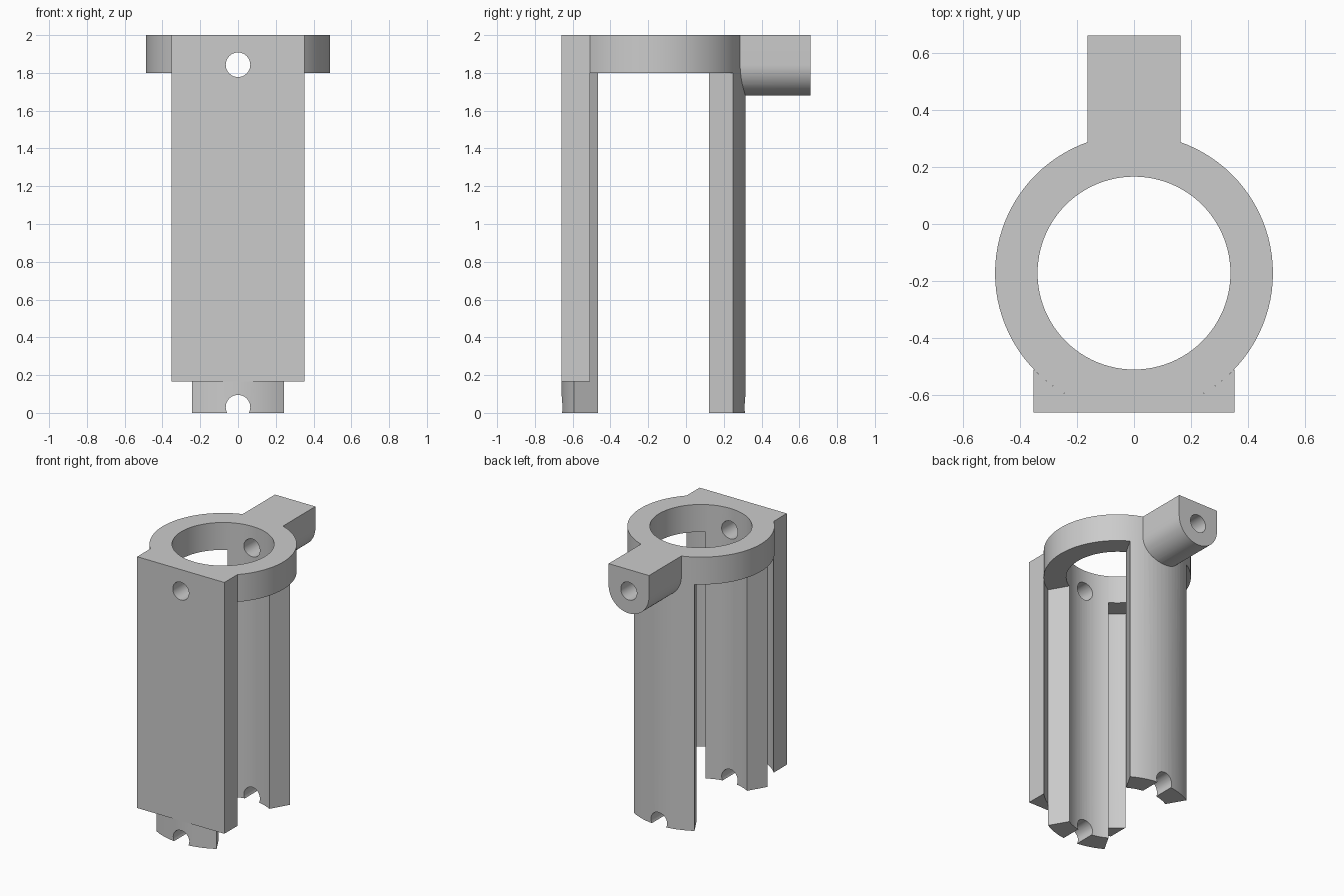
import bpy, bmesh
from math import sin, cos, asin, pi, radians
from mathutils import Vector

if "Cube" in bpy.data.objects:
    bpy.data.objects.remove(bpy.data.objects["Cube"])

CY, OUTER, BORE = -0.172, 0.487, 0.338   # ring centre and radii
TOP, HALF_PLATE, FRONT = 2.0, 0.352, -0.66
HOLE, ARM = 0.065, 0.163
HOLE_Z = 1.843

grey = bpy.data.materials.new("plain_grey")
grey.use_nodes = True
colour = (0.6, 0.6, 0.6, 1)
grey.diffuse_color = colour
grey.node_tree.nodes["Principled BSDF"].inputs["Base Color"].default_value = colour


def arc(radius, start, end, steps, cx=0, cy=0):
    return [(cx + radius * sin(start + (end - start) * i / steps),
             cy + radius * cos(start + (end - start) * i / steps))
            for i in range(steps + 1)]


def prism(name, outline, low, high, along_y=False):
    """Extrude an outline along z, or an x-z outline along y."""
    bm = bmesh.new()
    place = (lambda p: (p[0], low, p[1])) if along_y else (lambda p: (p[0], p[1], low))
    face = bm.faces.new([bm.verts.new(place(p)) for p in outline])
    new = bmesh.ops.extrude_face_region(bm, geom=[face])["geom"]
    shift = Vector((0, high - low, 0) if along_y else (0, 0, high - low))
    bmesh.ops.translate(bm, vec=shift,
                        verts=[v for v in new if isinstance(v, bmesh.types.BMVert)])
    bmesh.ops.recalc_face_normals(bm, faces=bm.faces)
    mesh = bpy.data.meshes.new(name)
    bm.to_mesh(mesh)
    bm.free()
    mesh.materials.append(grey)
    obj = bpy.data.objects.new(name, mesh)
    bpy.context.collection.objects.link(obj)
    return obj


def combine(target, tool, operation):
    """Apply a boolean and remove the tool object."""
    mod = target.modifiers.new("join", "BOOLEAN")
    mod.operation, mod.solver, mod.object = operation, "EXACT", tool
    bpy.context.view_layer.objects.active = target
    bpy.ops.object.modifier_apply(modifier=mod.name)
    bpy.data.objects.remove(tool)


def circle(radius, cx, cy, steps):
    return arc(radius, 0, 2 * pi, steps, cx, cy)[:-1]


# Top ring
body = prism("ring_bracket", circle(OUTER, 0, CY, 96), 1.8, TOP)

# Two curved legs, each a sixth of the ring
sixth = radians(30)
for middle in (0, pi):
    outline = arc(OUTER, middle - sixth, middle + sixth, 16, 0, CY)
    outline += arc(0.25, middle + sixth, middle - sixth, 4, 0, CY)
    combine(body, prism("leg", outline, 0, TOP), "UNION")

# Flat front plate with a hollowed back that follows the leg
reach = asin(HALF_PLATE / OUTER)
outline = [(-HALF_PLATE, FRONT), (HALF_PLATE, FRONT)]
outline += arc(OUTER, pi - reach, pi - sixth, 6, 0, CY)
outline += arc(0.42, pi - sixth * 0.8, pi + sixth * 0.8, 4, 0, CY)
outline += arc(OUTER, pi + sixth, pi + reach, 6, 0, CY)
combine(body, prism("front_plate", outline, 0.165, TOP), "UNION")

# Rear arm with a rounded underside
outline = [(-ARM, TOP), (ARM, TOP)] + arc(ARM, pi / 2, 1.5 * pi, 32, 0, HOLE_Z)
combine(body, prism("rear_arm", outline, 0.21, 0.66, True), "UNION")

# Central bore, upper pin hole and lower notches
combine(body, prism("bore", circle(BORE, 0, CY, 96), -0.1, 2.1), "DIFFERENCE")
for z in (HOLE_Z, 0.03):
    combine(body, prism("pin_hole", circle(HOLE, 0, z, 40), -1, 1, True), "DIFFERENCE")

# Smooth the round faces and keep the edges crisp
bpy.ops.object.select_all(action="DESELECT")
body.select_set(True)
bpy.context.view_layer.objects.active = body
bpy.ops.object.shade_smooth_by_angle(angle=radians(25))
